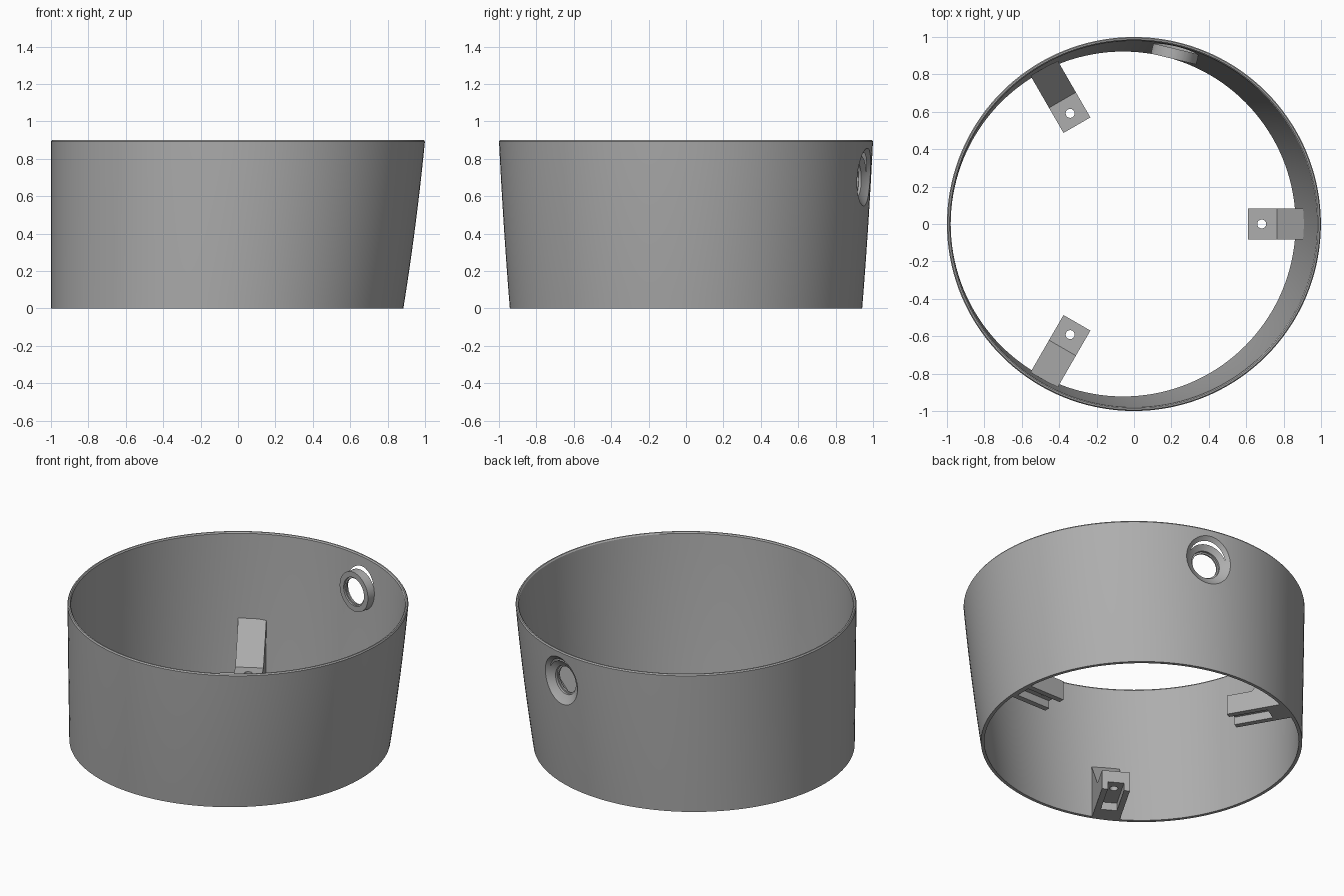
import bpy, bmesh
from math import pi, sin, cos, radians
from mathutils import Matrix

cube = bpy.data.objects.get("Cube")
if cube:
    bpy.data.objects.remove(cube, do_unlink=True)

HEIGHT, WALL = 0.9, 0.02

grey = bpy.data.materials.new("plain grey")
grey.use_nodes = True
colour = (0.42, 0.42, 0.42, 1)
grey.diffuse_color = colour
grey.node_tree.nodes["Principled BSDF"].inputs["Base Color"].default_value = colour


def finish(name, bm, matrix=Matrix()):
    bmesh.ops.recalc_face_normals(bm, faces=bm.faces)
    mesh = bpy.data.meshes.new(name)
    bm.to_mesh(mesh)
    bm.free()
    mesh.transform(matrix)
    mesh.materials.append(grey)
    obj = bpy.data.objects.new(name, mesh)
    bpy.context.collection.objects.link(obj)
    return obj


def rings(name, sections, sides, closed=False, matrix=Matrix()):
    """Skin circles given as (centre x, radius, height)."""
    bm = bmesh.new()
    loops = [[bm.verts.new((cx + r * cos(2 * pi * i / sides),
                            r * sin(2 * pi * i / sides), z)) for i in range(sides)]
             for cx, r, z in sections]
    pairs = list(zip(loops, loops[1:]))
    if closed:
        pairs.append((loops[-1], loops[0]))
    else:
        bm.faces.new(loops[0])
        bm.faces.new(loops[-1])
    for a, b in pairs:
        for i in range(sides):
            j = (i + 1) % sides
            bm.faces.new((a[i], a[j], b[j], b[i]))
    return finish(name, bm, matrix)


def activate(obj):
    bpy.ops.object.select_all(action='DESELECT')
    obj.select_set(True)
    bpy.context.view_layer.objects.active = obj


def combine(obj, tool, operation):
    tool.hide_render = True
    mod = obj.modifiers.new("combine", 'BOOLEAN')
    mod.operation, mod.solver, mod.object = operation, 'EXACT', tool
    activate(obj)
    bpy.ops.object.modifier_apply(modifier=mod.name)
    bpy.data.objects.remove(tool, do_unlink=True)


def smooth(obj):
    activate(obj)
    bpy.ops.object.shade_smooth_by_angle(angle=radians(25))


# Leaning wall: circles that grow upward and stay tangent on one side
def section(z, inset):
    t = z / HEIGHT
    r = 0.942 + 0.058 * (t + 0.25 * t * (1 - t))
    return (r - 1, r - inset, z)


levels = [HEIGHT * i / 10 for i in range(10)]
outer = [section(z, 0) for z in levels] + [section(0.892, 0), section(HEIGHT, 0.006)]
inner = [section(HEIGHT, 0.014), section(0.892, WALL)]
inner += [section(z, WALL) for z in reversed(levels)]
shell = rings("round_wall", outer + inner, 144, closed=True)

# Socket in the wall: inner boss, dished outside, stepped hole
aim = (Matrix.Translation((0, 0, 0.69)) @ Matrix.Rotation(radians(76.5), 4, 'Z')
       @ Matrix.Rotation(pi / 2, 4, 'Y'))
boss = rings("boss", [(0, 0.125, 0.907), (0, 0.125, 0.966)], 64, matrix=aim)
combine(shell, boss, 'UNION')
profile = [(0.09, 0.88), (0.09, 0.918), (0.08, 0.918), (0.08, 0.928), (0.09, 0.928),
           (0.09, 0.942), (0.105, 0.95), (0.13, 0.966), (0.15, 0.982), (0.19, 1.02)]
hole = rings("socket_hole", [(0, r, d) for r, d in profile], 64, matrix=aim)
combine(shell, hole, 'DIFFERENCE')
smooth(shell)


# Mounting brackets: ramped block, channel underneath, screw hole
def prism(name, outline, half_width, matrix):
    bm = bmesh.new()
    face = bm.faces.new([bm.verts.new((x, -half_width, z)) for x, z in outline])
    out = bmesh.ops.extrude_face_region(bm, geom=[face])
    moved = [v for v in out["geom"] if isinstance(v, bmesh.types.BMVert)]
    bmesh.ops.translate(bm, verts=moved, vec=(0, 2 * half_width, 0))
    return finish(name, bm, matrix)


def bracket(name, angle, foot, top, top_z):
    turn = Matrix.Rotation(radians(angle), 4, 'Z')
    body = prism(name, [(0.61, 0), (0.61, 0.125), (0.765, 0.125), (top, top_z), (foot, 0)],
                 0.083, turn)
    slot = prism("slot", [(0.5, -0.1), (0.5, 0.05), (0.85, 0.05), (0.85, -0.1)], 0.048, turn)
    combine(body, slot, 'DIFFERENCE')
    drill = rings("drill", [(0, 0.024, -0.1), (0, 0.024, 0.3)], 24,
                  matrix=turn @ Matrix.Translation((0.683, 0, 0)))
    combine(body, drill, 'DIFFERENCE')
    smooth(body)


bracket("left_bracket", 0, 0.873, 0.913, 0.30)
bracket("back_bracket", 120, 0.956, 0.963, 0.35)
bracket("front_bracket", 240, 0.956, 0.963, 0.35)
